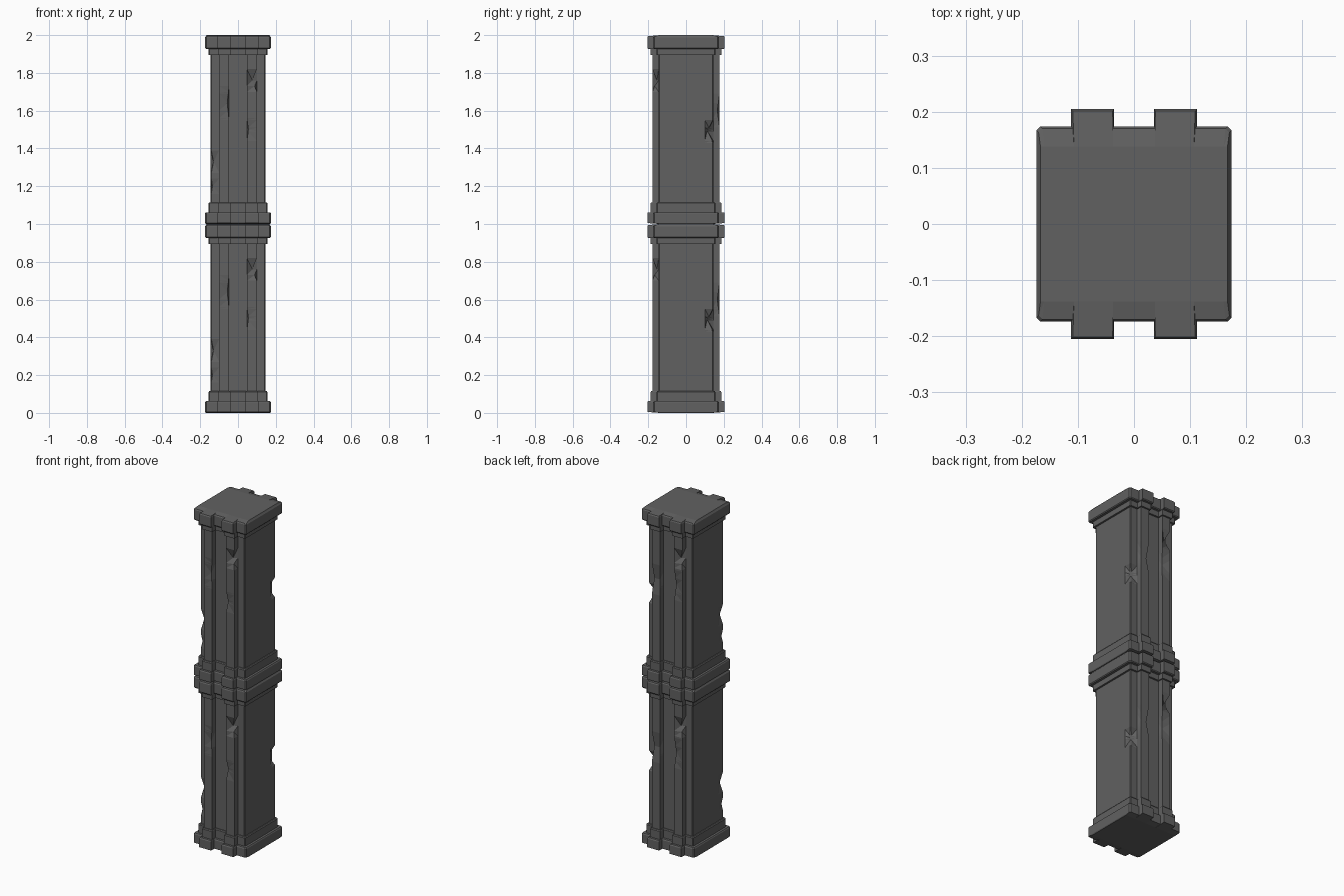
import bpy, bmesh

if "Cube" in bpy.data.objects:
    bpy.data.objects.remove(bpy.data.objects["Cube"])

stone = bpy.data.materials.new("dark grey stone")
stone.diffuse_color = (0.12, 0.12, 0.12, 1)
stone.use_nodes = True
stone.node_tree.nodes["Principled BSDF"].inputs["Base Color"].default_value = stone.diffuse_color


def section(hx, hr, x0, x1, c):
    """Square outline with two ribs on the front and two on the back."""
    q = [(hx, 0.1), (hx, hx - c), (hx - c, hx), (x1, hx), (x1, hr), (x0, hr), (x0, hx)]
    out = list(q)
    out += [(-x, y) for x, y in reversed(q)]
    out += [(-x, -y) for x, y in q]
    out += [(x, -y) for x, y in reversed(q)]
    return out


def crowned(sec):
    """Inner flat of the cap: ribs slope back into the block."""
    return [(x * 0.98, max(-0.138, min(0.138, y))) for x, y in sec]


def loft(name, rings, z0, cap_bottom=False, cap_top=False):
    bm = bmesh.new()
    loops = [[bm.verts.new((x, y, z + z0)) for x, y in sec] for z, sec in rings]
    for a, b in zip(loops, loops[1:]):
        for i in range(len(a)):
            j = (i + 1) % len(a)
            bm.faces.new((a[i], a[j], b[j], b[i]))
    if cap_bottom:
        bm.faces.new(loops[0][::-1])
    if cap_top:
        bm.faces.new(loops[-1])
    bmesh.ops.remove_doubles(bm, verts=bm.verts, dist=0.0002)
    bmesh.ops.triangulate(bm, faces=[f for f in bm.faces if len(f.verts) == 4])
    me = bpy.data.meshes.new(name)
    bm.to_mesh(me)
    bm.free()
    me.materials.append(stone)
    ob = bpy.data.objects.new(name, me)
    bpy.context.collection.objects.link(ob)


BLOCK = section(0.174, 0.205, 0.036, 0.112, 0.007)
BLOCK_IN = section(0.170, 0.201, 0.038, 0.109, 0.007)
STEP = section(0.156, 0.188, 0.040, 0.107, 0.005)
STEP_IN = section(0.152, 0.184, 0.042, 0.104, 0.005)
SHAFT = section(0.145, 0.178, 0.047, 0.100, 0.004)

# worn chips: x, y, z, half height, inward x, inward y
CHIPS = [
    (0.100, -0.178, 0.76, 0.06, -0.024, 0.024),
    (-0.047, -0.178, 0.64, 0.09, -0.010, 0.010),
    (0.047, -0.178, 0.50, 0.06, 0.008, 0.008),
    (-0.145, -0.145, 0.33, 0.06, 0.012, 0.014),
    (-0.145, -0.145, 0.20, 0.04, 0.006, 0.006),
    (0.145, 0.145, 0.49, 0.06, -0.026, -0.030),
    (-0.100, 0.178, 0.76, 0.06, 0.024, -0.024),
    (0.100, 0.178, 0.60, 0.09, -0.008, -0.012),
    (0.047, 0.178, 0.60, 0.09, 0.008, -0.012),
    (-0.047, 0.178, 0.60, 0.09, -0.006, -0.012),
]


def chipped(z):
    pts = []
    for x, y in SHAFT:
        px, py = x, y
        for cx, cy, cz, h, dx, dy in CHIPS:
            if abs(x - cx) < 0.02 and abs(y - cy) < 0.02:
                w = max(0, 1 - abs(z - cz) / h)
                px, py = px + dx * w, py + dy * w
        pts.append((px, py))
    return pts


levels = {0.115, 0.895}
for c in CHIPS:
    levels |= {round(c[2] + s * c[3], 3) for s in (-1, 0, 1)}

# two identical stacked pillar segments
for label, z0 in (("lower", 0), ("upper", 1)):
    loft(label + "_base_block", [(0, crowned(BLOCK)), (0.005, BLOCK), (0.056, BLOCK),
                                 (0.062, BLOCK_IN), (0.062, STEP)], z0, cap_bottom=True)
    loft(label + "_base_step", [(0.062, STEP), (0.11, STEP),
                                (0.115, STEP_IN), (0.115, SHAFT)], z0)
    loft(label + "_shaft", [(z, chipped(z)) for z in sorted(levels)], z0)
    loft(label + "_collar", [(0.895, SHAFT), (0.895, STEP), (0.927, STEP)], z0)
    loft(label + "_cap_block", [(0.927, STEP), (0.927, BLOCK_IN), (0.932, BLOCK), (0.988, BLOCK),
                                (0.994, BLOCK_IN), (1.0, crowned(BLOCK_IN))], z0, cap_top=True)
